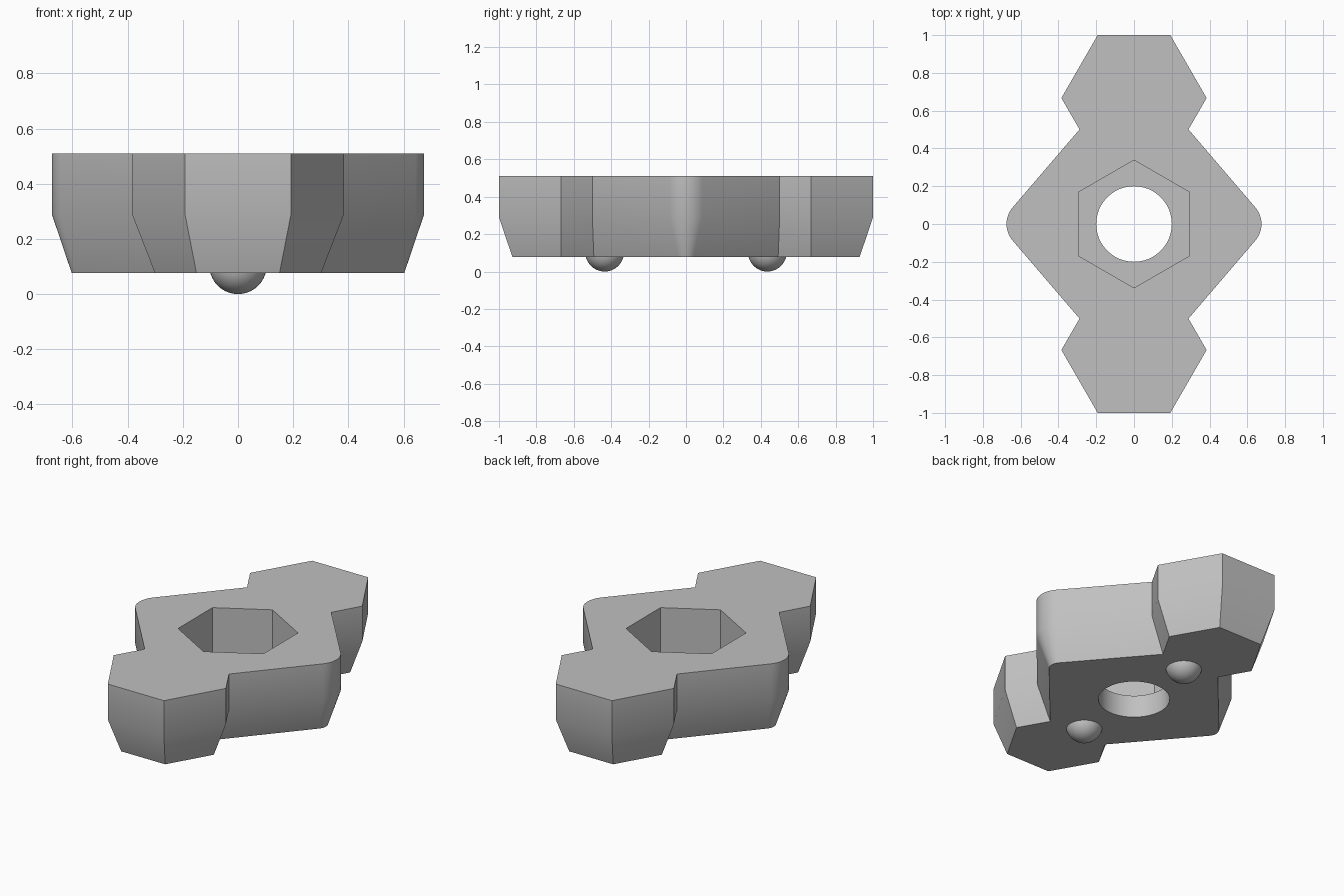
import bpy
import bmesh
from math import cos, sin, radians, pi
from mathutils import Vector
from mathutils.geometry import intersect_line_line_2d as _unused_check  # noqa
from mathutils.geometry import intersect_line_line

default = bpy.data.objects.get("Cube")
if default:
    bpy.data.objects.remove(default, do_unlink=True)

# Main sizes
TOP, BREAK, FLOOR, BASE = 0.51, 0.29, 0.215, 0.077
TAPER = 0.072
LOBE_Y, LOBE_APOTHEM = 0.667, 0.333
CORNER_X, CORNER_R = 0.54, 0.135
SLOPE = radians(40.6)


def make_material(name, rgb):
    mat = bpy.data.materials.new(name)
    mat.use_nodes = True
    color = (*rgb, 1.0)
    mat.diffuse_color = color
    mat.node_tree.nodes["Principled BSDF"].inputs["Base Color"].default_value = color
    return mat


grey = make_material("plain grey", (0.53, 0.53, 0.53))


def finish(bm, name):
    bmesh.ops.recalc_face_normals(bm, faces=bm.faces[:])
    mesh = bpy.data.meshes.new(name)
    bm.to_mesh(mesh)
    bm.free()
    mesh.materials.append(grey)
    obj = bpy.data.objects.new(name, mesh)
    bpy.context.collection.objects.link(obj)
    bpy.ops.object.select_all(action="DESELECT")
    obj.select_set(True)
    bpy.context.view_layer.objects.active = obj
    bpy.ops.object.shade_smooth_by_angle(angle=radians(30))
    return obj


def outline(inset):
    """Rounded diamond joined to a hexagonal lobe at each end, shrunk by inset."""
    r = CORNER_R - inset
    apothem = LOBE_APOTHEM - inset
    big = apothem / cos(pi / 6)
    quarter = [Vector((CORNER_X + r * cos(SLOPE * i / 6), r * sin(SLOPE * i / 6), 0))
               for i in range(7)]
    side = Vector((big, LOBE_Y, 0))
    inner = Vector((big / 2, LOBE_Y - apothem, 0))
    along = Vector((-sin(SLOPE), cos(SLOPE), 0))
    notch = intersect_line_line(quarter[-1], quarter[-1] + along, side, inner)[0]
    quarter += [notch, side, Vector((big / 2, LOBE_Y + apothem, 0))]
    half = quarter + [Vector((-p.x, p.y, 0)) for p in reversed(quarter)]
    return half + [Vector((p.x, -p.y, 0)) for p in reversed(half[1:-1])]


def polygon(radius, sides, start=0.0):
    return [Vector((radius * cos(start + 2 * pi * i / sides),
                    radius * sin(start + 2 * pi * i / sides), 0)) for i in range(sides)]


def ring(bm, points, z):
    verts = [bm.verts.new((p.x, p.y, z)) for p in points]
    edges = [bm.edges.new((v, verts[i - 1])) for i, v in enumerate(verts)]
    return verts, edges


def bridge(bm, a, b):
    for i in range(len(a[0])):
        bm.faces.new((a[0][i - 1], a[0][i], b[0][i], b[0][i - 1]))


def cap(bm, a, b):
    bmesh.ops.triangle_fill(bm, use_beauty=True, edges=a[1] + b[1], normal=(0, 0, 1))


# Body: straight upper wall, tapered lower wall, hexagonal pocket, round bore
bm = bmesh.new()
rim = ring(bm, outline(0), TOP)
waist = ring(bm, outline(0), BREAK)
foot = ring(bm, outline(TAPER), BASE)
hexagon = polygon(0.338, 6, pi / 2)
pocket_top = ring(bm, hexagon, TOP)
pocket_floor = ring(bm, hexagon, FLOOR)
circle = polygon(0.2, 64)
bore_top = ring(bm, circle, FLOOR)
bore_foot = ring(bm, circle, BASE)
for upper, lower in ((rim, waist), (waist, foot),
                     (pocket_top, pocket_floor), (bore_top, bore_foot)):
    bridge(bm, upper, lower)
for outer, hole in ((rim, pocket_top), (pocket_floor, bore_top), (foot, bore_foot)):
    cap(bm, outer, hole)
finish(bm, "body")

# Locating bumps: the lower halves of two balls under the body
for name, y in (("front_bump", -0.435), ("back_bump", 0.435)):
    bm = bmesh.new()
    bmesh.ops.create_uvsphere(bm, u_segments=40, v_segments=20, radius=0.104)
    bmesh.ops.bisect_plane(bm, geom=bm.verts[:] + bm.edges[:] + bm.faces[:],
                           plane_co=(0, 0, 0.005), plane_no=(0, 0, 1), clear_outer=True)
    bmesh.ops.translate(bm, verts=bm.verts[:], vec=(0, y, 0.104))
    finish(bm, name)
